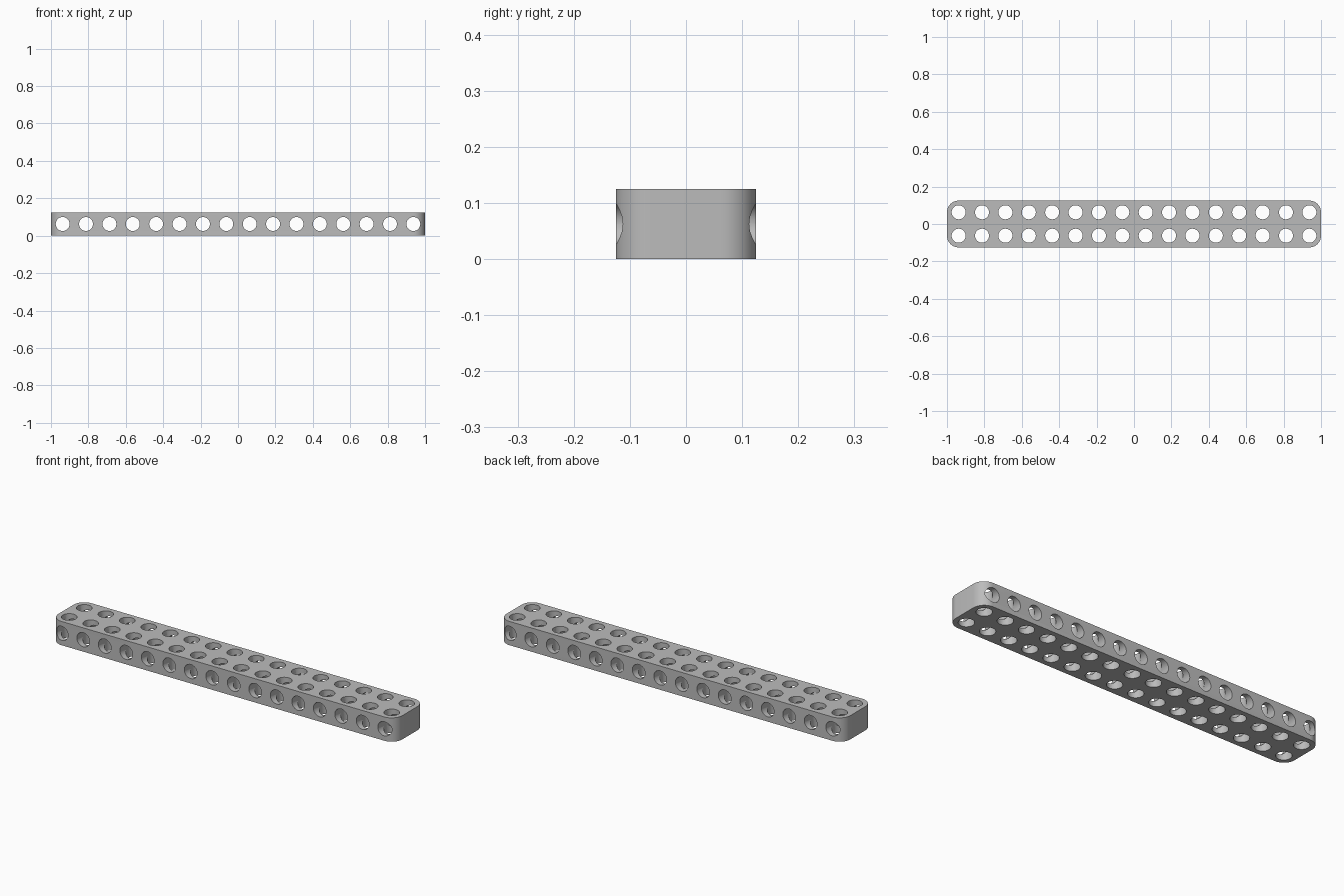
import bpy
import bmesh
from math import sin, cos, pi
from mathutils import Matrix, Vector

default = bpy.data.objects.get("Cube")
if default:
    bpy.data.objects.remove(default, do_unlink=True)

PITCH = 0.125
COUNT = 16
HALF_X, HALF_Y, HEIGHT = 1.0, PITCH, PITCH
CORNER = PITCH / 2
BORE = 0.0375
SEGMENTS = 12

# Single grey plastic
grey = bpy.data.materials.new("plain_grey")
grey.use_nodes = True
colour = (0.5, 0.5, 0.5, 1)
grey.diffuse_color = colour
grey.node_tree.nodes["Principled BSDF"].inputs["Base Color"].default_value = colour


def make_object(name, bm):
    bmesh.ops.recalc_face_normals(bm, faces=bm.faces)
    mesh = bpy.data.meshes.new(name)
    bm.to_mesh(mesh)
    bm.free()
    mesh.materials.append(grey)
    obj = bpy.data.objects.new(name, mesh)
    bpy.context.collection.objects.link(obj)
    return obj


def make_cutter(name, centres, radius, rotation):
    """One mesh holding a cylinder at every centre."""
    bm = bmesh.new()
    for centre in centres:
        bmesh.ops.create_cone(bm, cap_ends=True, segments=32, radius1=radius,
                              radius2=radius, depth=0.4,
                              matrix=Matrix.Translation(centre) @ rotation)
    obj = make_object(name, bm)
    obj.hide_render = True
    return obj


# Beam body: rounded rectangle extruded upward
bm = bmesh.new()
outline = []
for quarter, (sx, sy) in enumerate([(1, 1), (-1, 1), (-1, -1), (1, -1)]):
    for i in range(SEGMENTS + 1):
        a = (quarter + i / SEGMENTS) * pi / 2
        outline.append(bm.verts.new((sx * (HALF_X - CORNER) + CORNER * cos(a),
                                     sy * (HALF_Y - CORNER) + CORNER * sin(a), 0)))
base = bm.faces.new(outline)
top = bmesh.ops.extrude_face_region(bm, geom=[base])["geom"]
bmesh.ops.translate(bm, vec=(0, 0, HEIGHT),
                    verts=[v for v in top if isinstance(v, bmesh.types.BMVert)])
beam = make_object("perforated_beam", bm)

# Two rows of vertical bores and one row of crosswise bores
xs = [(i - (COUNT - 1) / 2) * PITCH for i in range(COUNT)]
middle = HEIGHT / 2
vertical = make_cutter("vertical_bores",
                       [Vector((x, s * PITCH / 2, middle)) for x in xs for s in (-1, 1)],
                       BORE, Matrix.Identity(4))
crosswise = make_cutter("crosswise_bores", [Vector((x, 0, middle)) for x in xs],
                        BORE - 0.0003, Matrix.Rotation(pi / 2, 4, 'X'))

bpy.ops.object.select_all(action='DESELECT')
beam.select_set(True)
bpy.context.view_layer.objects.active = beam
for cutter in (vertical, crosswise):
    mod = beam.modifiers.new(cutter.name, 'BOOLEAN')
    mod.operation = 'DIFFERENCE'
    mod.solver = 'EXACT'
    mod.object = cutter
    bpy.ops.object.modifier_apply(modifier=mod.name)
    bpy.data.objects.remove(cutter, do_unlink=True)

# Smooth bores and corners, crisp rims
bpy.ops.object.shade_smooth_by_angle(angle=pi / 6)
